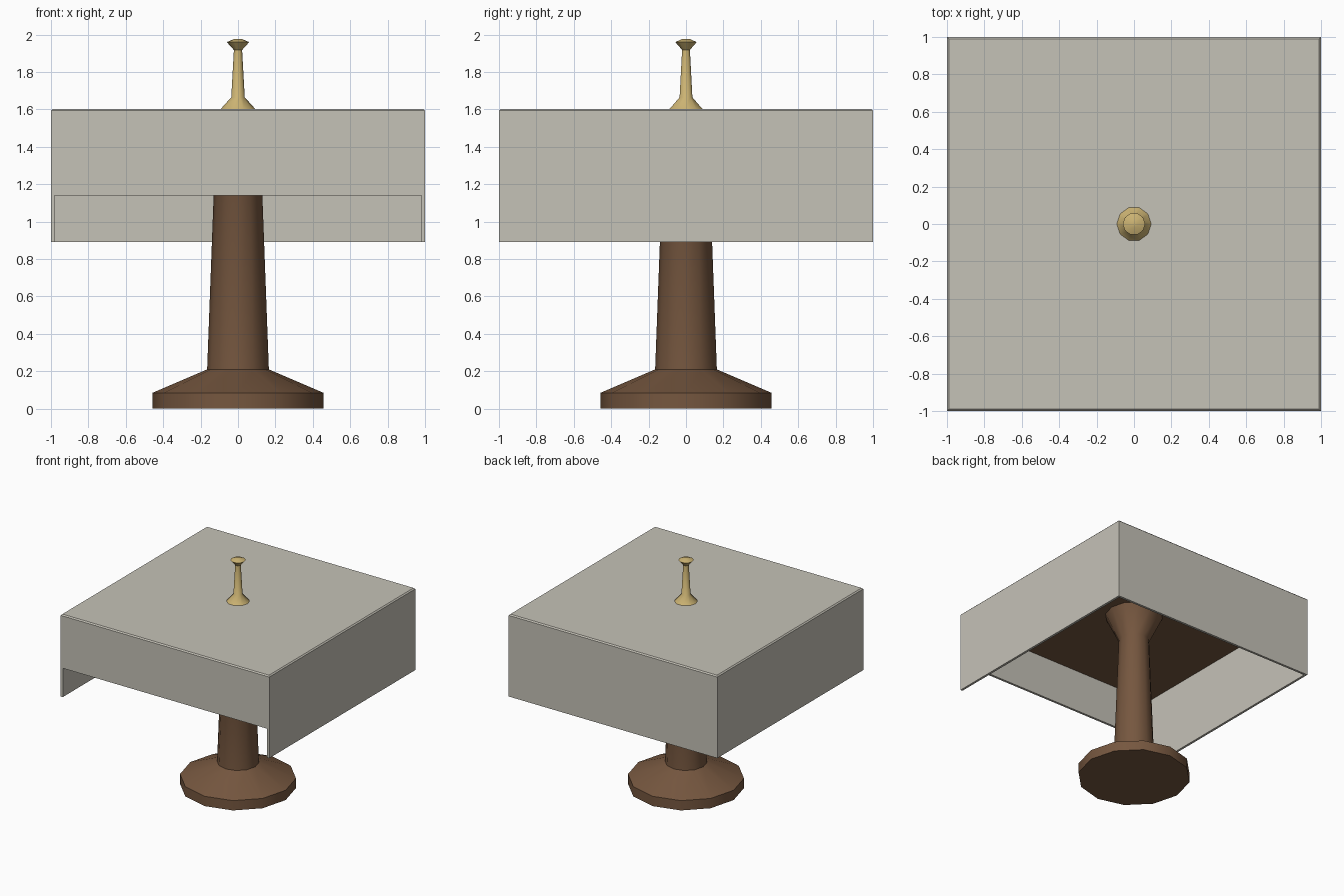
import bpy, bmesh, math

if "Cube" in bpy.data.objects:
    bpy.data.objects.remove(bpy.data.objects["Cube"])


def material(name, rgb):
    m = bpy.data.materials.new(name)
    m.diffuse_color = (*rgb, 1)
    m.use_nodes = True
    m.node_tree.nodes["Principled BSDF"].inputs["Base Color"].default_value = m.diffuse_color
    return m


CLOTH = material("grey linen", (0.56, 0.54, 0.475))
WOOD = material("brown wood", (0.18, 0.095, 0.05))
BRASS = material("pale brass", (0.60, 0.45, 0.17))


def finish(bm, name, mat):
    bmesh.ops.recalc_face_normals(bm, faces=bm.faces)
    me = bpy.data.meshes.new(name)
    bm.to_mesh(me)
    bm.free()
    me.materials.append(mat)
    ob = bpy.data.objects.new(name, me)
    bpy.context.collection.objects.link(ob)
    return ob


def box(name, lo, hi, mat, top_bevel=0):
    bm = bmesh.new()
    bmesh.ops.create_cube(bm, size=1)
    for v in bm.verts:
        v.co = [(l + h) / 2 + c * (h - l) for l, h, c in zip(lo, hi, v.co)]
    if top_bevel:
        edges = [e for e in bm.edges if all(v.co.z > hi[2] - 1e-4 for v in e.verts)]
        bmesh.ops.bevel(bm, geom=edges, offset=top_bevel, segments=1, affect='EDGES')
    return finish(bm, name, mat)


def lathe(name, profile, sides, mat):
    """Turn a (radius, height) profile into a closed round part."""
    bm = bmesh.new()
    rings = []
    for r, z in profile:
        rings.append([bm.verts.new((r * math.cos(2 * math.pi * i / sides),
                                    r * math.sin(2 * math.pi * i / sides), z))
                      for i in range(sides)])
    for a, b in zip(rings, rings[1:]):
        for i in range(sides):
            j = (i + 1) % sides
            bm.faces.new((a[i], a[j], b[j], b[i]))
    bm.faces.new(rings[0][::-1])
    bm.faces.new(rings[-1])
    ob = finish(bm, name, mat)
    bpy.ops.object.select_all(action='DESELECT')
    ob.select_set(True)
    bpy.context.view_layer.objects.active = ob
    bpy.ops.object.shade_smooth_by_angle(angle=math.radians(40))
    return ob


# Turned pedestal: round foot, tapered column, flared head under the top
lathe("pedestal", [(0.457, 0), (0.457, 0.085), (0.165, 0.21), (0.125, 1.28),
                   (0.235, 1.51)], 12, WOOD)

# Wooden table top hidden under the cloth
T = 0.98
box("table_top", (-T, -T, 1.51), (T, T, 1.585), WOOD)

# Cloth: flat top with a softened rim, and four hanging sides (short in front)
LOW, FRONT_LOW, SEAM, TOP = 0.89, 1.14, 1.585, 1.603
box("cloth_top", (-1, -1, SEAM), (1, 1, TOP), CLOTH, top_bevel=0.01)
for side, x in (("left", -1), ("right", T)):
    box("cloth_" + side, (x, -1, LOW), (x + 1 - T, 1, SEAM), CLOTH)
box("cloth_back", (-T, T, LOW), (T, 1, SEAM), CLOTH)
box("cloth_front", (-T, -1, FRONT_LOW), (T, -T, SEAM), CLOTH)

# Small brass candlestick standing in the middle
lathe("candlestick", [(0.092, 1.603), (0.036, 1.665), (0.022, 1.918), (0.06, 1.96),
                      (0.02, 1.977)], 10, BRASS)
